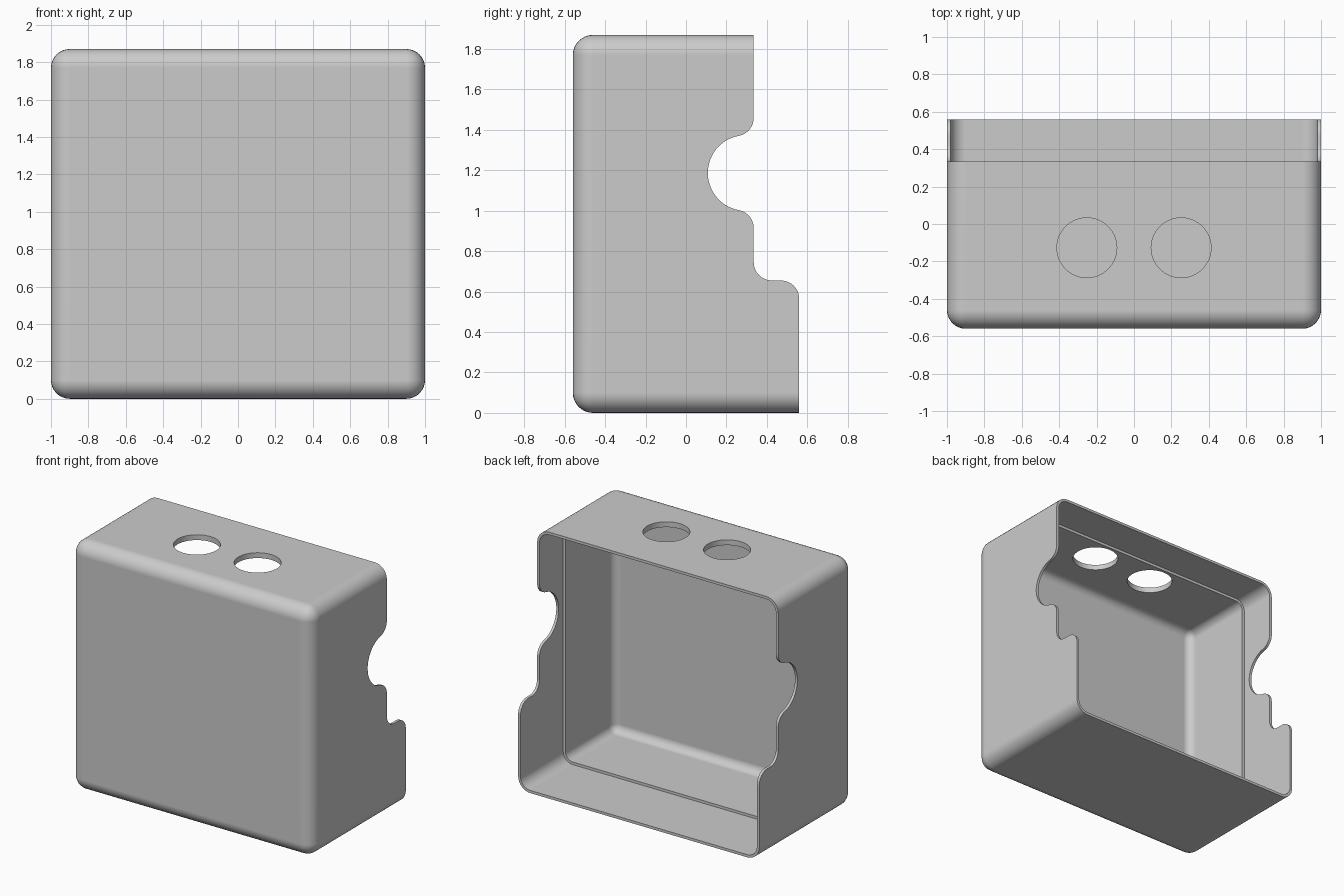
import bpy, bmesh
from math import sin, cos, pi, atan2
from mathutils import Matrix

if "Cube" in bpy.data.objects:
    bpy.data.objects.remove(bpy.data.objects["Cube"], do_unlink=True)

HEIGHT, FRONT, BACK = 1.87, -0.56, 0.56
RIM, WALL, RADIUS = 0.02, 0.04, 0.1      # rim thickness, main thickness, outer corner
LEDGE_Y, STEP_Y, FILLET = 0.055, 0.335, 0.09

grey = bpy.data.materials.new("plain grey")
grey.use_nodes = True
grey.diffuse_color = (0.6, 0.6, 0.6, 1)
grey.node_tree.nodes["Principled BSDF"].inputs["Base Color"].default_value = (0.6, 0.6, 0.6, 1)


def add_object(name, bm):
    bmesh.ops.recalc_face_normals(bm, faces=bm.faces[:])
    mesh = bpy.data.meshes.new(name)
    bm.to_mesh(mesh)
    bm.free()
    mesh.materials.append(grey)
    obj = bpy.data.objects.new(name, mesh)
    bpy.context.collection.objects.link(obj)
    return obj


def rounded_block(name, inset, y0, y1, round_front=True):
    """Box inset from the outer walls, rounded everywhere but its back."""
    bm = bmesh.new()
    bmesh.ops.create_cube(bm, size=1)
    for v in bm.verts:
        v.co = (v.co.x * 2 * (1 - inset), y0 if v.co.y < 0 else y1,
                HEIGHT / 2 + v.co.z * (HEIGHT - 2 * inset))
    edges = []
    for e in bm.edges:
        a, b = (v.co.y for v in e.verts)
        if abs(a - b) > 0.01 or (round_front and a < (y0 + y1) / 2):
            edges.append(e)
    bmesh.ops.bevel(bm, geom=edges, offset=RADIUS - inset, offset_type='OFFSET',
                    segments=8, profile=0.5, affect='EDGES')
    return add_object(name, bm)


def arc(cy, cz, r, start, end, steps=8):
    return [(cy + r * cos(start + (end - start) * i / steps),
             cz + r * sin(start + (end - start) * i / steps)) for i in range(steps + 1)]


def side_cutter():
    """Stepped back outline with a round bite, extruded across the width."""
    cy, cz, r = 0.295, 1.187, 0.187
    fy = STEP_Y - FILLET
    dz = ((r + FILLET) ** 2 - (cy - fy) ** 2) ** 0.5
    tilt = atan2(dz, cy - fy)             # direction from upper fillet to bite centre
    outline = [(0.9, HEIGHT + 0.3), (STEP_Y, HEIGHT + 0.3)]
    outline += arc(fy, cz + dz, FILLET, 0, -tilt)
    outline += arc(cy, cz, r, pi - tilt, pi + tilt, 32)[1:-1]
    outline += arc(fy, cz - dz, FILLET, tilt, 0)
    outline += arc(STEP_Y + FILLET, 0.745, FILLET, pi, 1.5 * pi)
    outline += arc(BACK - FILLET, 0.565, FILLET, pi / 2, 0)
    outline += [(BACK, 0.4), (0.9, 0.4)]
    bm = bmesh.new()
    face = bm.faces.new([bm.verts.new((-1.3, y, z)) for y, z in outline])
    grown = bmesh.ops.extrude_face_region(bm, geom=[face])["geom"]
    bmesh.ops.translate(bm, vec=(2.6, 0, 0),
                        verts=[g for g in grown if isinstance(g, bmesh.types.BMVert)])
    return add_object("side_cutter", bm)


def hole_cutter(x):
    bm = bmesh.new()
    bmesh.ops.create_cone(bm, cap_ends=True, segments=64, radius1=0.16, radius2=0.16,
                          depth=0.4, matrix=Matrix.Translation((x, -0.127, HEIGHT)))
    return add_object("hole_cutter", bm)


# Outer shell, hollowed by a deep cavity and a wider one behind the ledge
shell = rounded_block("cover_shell", 0, FRONT, BACK)
cutters = [rounded_block("deep_cavity", WALL, FRONT + WALL, 0.8),
           rounded_block("rim_cavity", RIM, LEDGE_Y, 0.9, False),
           side_cutter(), hole_cutter(-0.252), hole_cutter(0.252)]

bpy.ops.object.select_all(action='DESELECT')
bpy.context.view_layer.objects.active = shell
shell.select_set(True)
for cutter in cutters:
    cutter.hide_render = True
    mod = shell.modifiers.new("cut", 'BOOLEAN')
    mod.operation, mod.solver, mod.object = 'DIFFERENCE', 'EXACT', cutter
    bpy.ops.object.modifier_apply(modifier=mod.name)
    bpy.data.objects.remove(cutter, do_unlink=True)

# Smooth rounding with flat walls and crisp rims
bpy.ops.object.shade_smooth_by_angle()
weighted = shell.modifiers.new("flat walls", 'WEIGHTED_NORMAL')
weighted.keep_sharp = True
